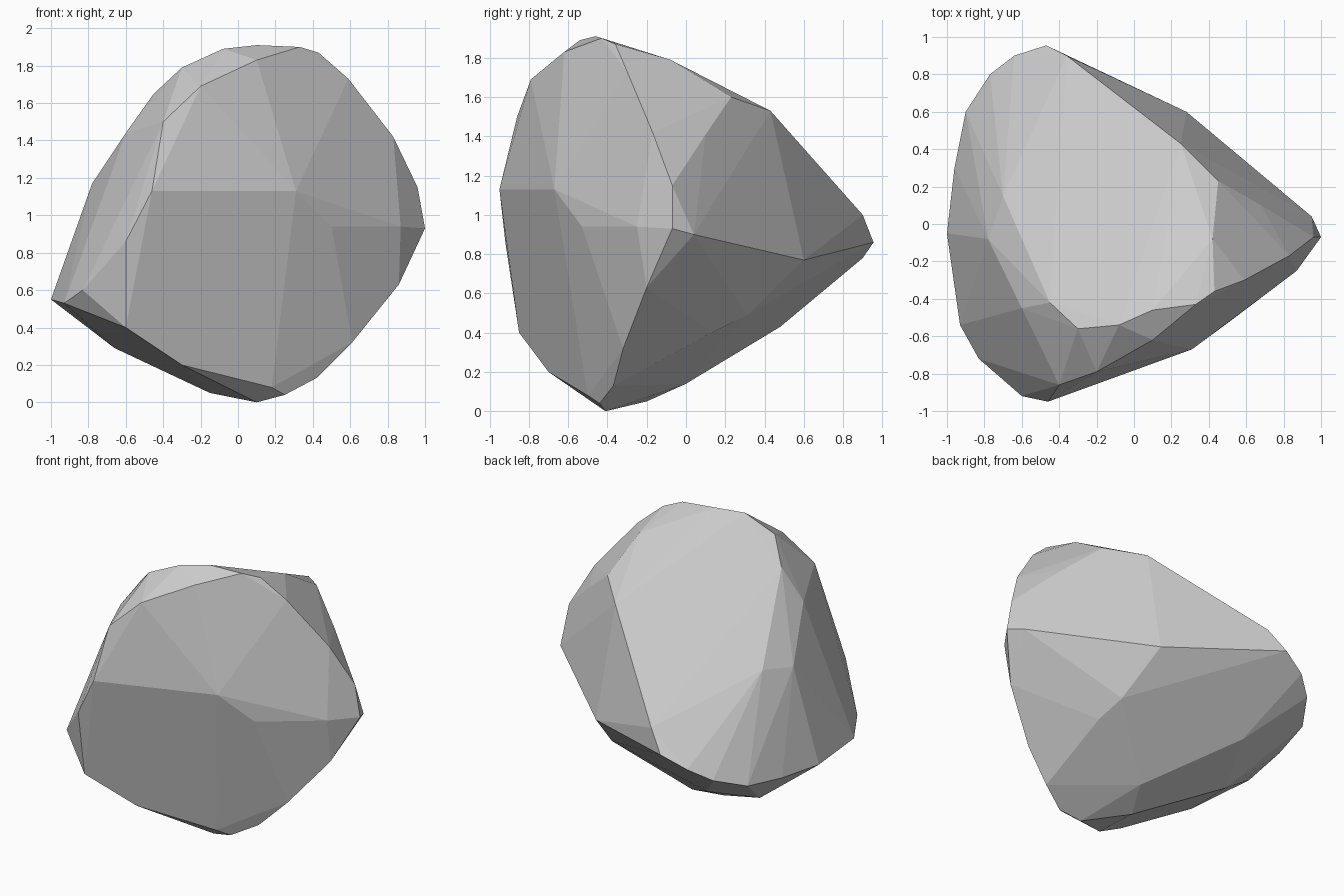
import bpy, bmesh, math

# Key corners of the boulder
corners = [
    # crown
    (0.1, -0.46, 1.91), (0.33, -0.43, 1.90), (-0.08, -0.54, 1.89), (0.1, -0.62, 1.83),
    (-0.2, -0.79, 1.69), (-0.3, -0.56, 1.79), (-0.45, -0.42, 1.65),
    (0.43, -0.36, 1.87), (0.42, -0.08, 1.79),
    # right ridge
    (0.59, -0.3, 1.73), (0.83, -0.17, 1.42), (0.96, -0.07, 1.15), (1, -0.07, 0.93),
    (0.87, -0.25, 0.94), (0.86, -0.2, 0.63), (0.61, -0.32, 0.32), (0.95, 0.04, 0.9),
    # front face
    (0.5, -0.53, 0.94), (0.31, -0.67, 1.13), (-0.46, -0.95, 1.13), (-0.4, -0.86, 1.5),
    (-0.6, -0.92, 0.86), (-0.6, -0.85, 0.4), (-0.3, -0.7, 0.2), (0.18, -0.5, 0.08),
    # base, with a low ridge running up to the back right
    (0.1, -0.41, 0), (0.25, -0.44, 0.04), (-0.15, -0.2, 0.05), (0.42, -0.37, 0.13),
    (-0.66, 0.12, 0.29), (-0.05, 0.0, 0.14), (-0.5, 0.48, 0.43),
    (0.4, 0.13, 0.4), (0.36, 0.31, 0.49),
    # left side
    (-1, -0.05, 0.55), (-0.78, -0.08, 1.17), (-0.6, -0.45, 1.44),
    (-0.93, -0.54, 0.53), (-0.83, -0.72, 0.6), (-0.7, 0.15, 1.21), (-0.96, 0.3, 0.58),
    (-0.9, 0.6, 0.62), (-0.77, 0.8, 0.7),
    # back tip and back right face
    (-0.47, 0.955, 0.86), (-0.64, 0.9, 0.78), (-0.36, 0.9, 1.0), (0.25, 0.43, 1.53),
    (0.45, 0.23, 1.6), (0.68, 0.1, 1.41), (0.28, 0.6, 0.77),
]

# Wrap the corners in a convex faceted shell
bm = bmesh.new()
for c in corners:
    bm.verts.new(c)
bmesh.ops.convex_hull(bm, input=bm.verts)
loose = [v for v in bm.verts if not v.link_faces]
bmesh.ops.delete(bm, geom=loose, context='VERTS')

# Merge nearly coplanar triangles into broad chipped planes
bmesh.ops.dissolve_limit(bm, angle_limit=math.radians(3),
                         verts=bm.verts, edges=bm.edges)
bmesh.ops.recalc_face_normals(bm, faces=bm.faces)

mesh = bpy.data.meshes.new("boulder")
bm.to_mesh(mesh)
bm.free()
boulder = bpy.data.objects.new("boulder", mesh)
bpy.context.collection.objects.link(boulder)
